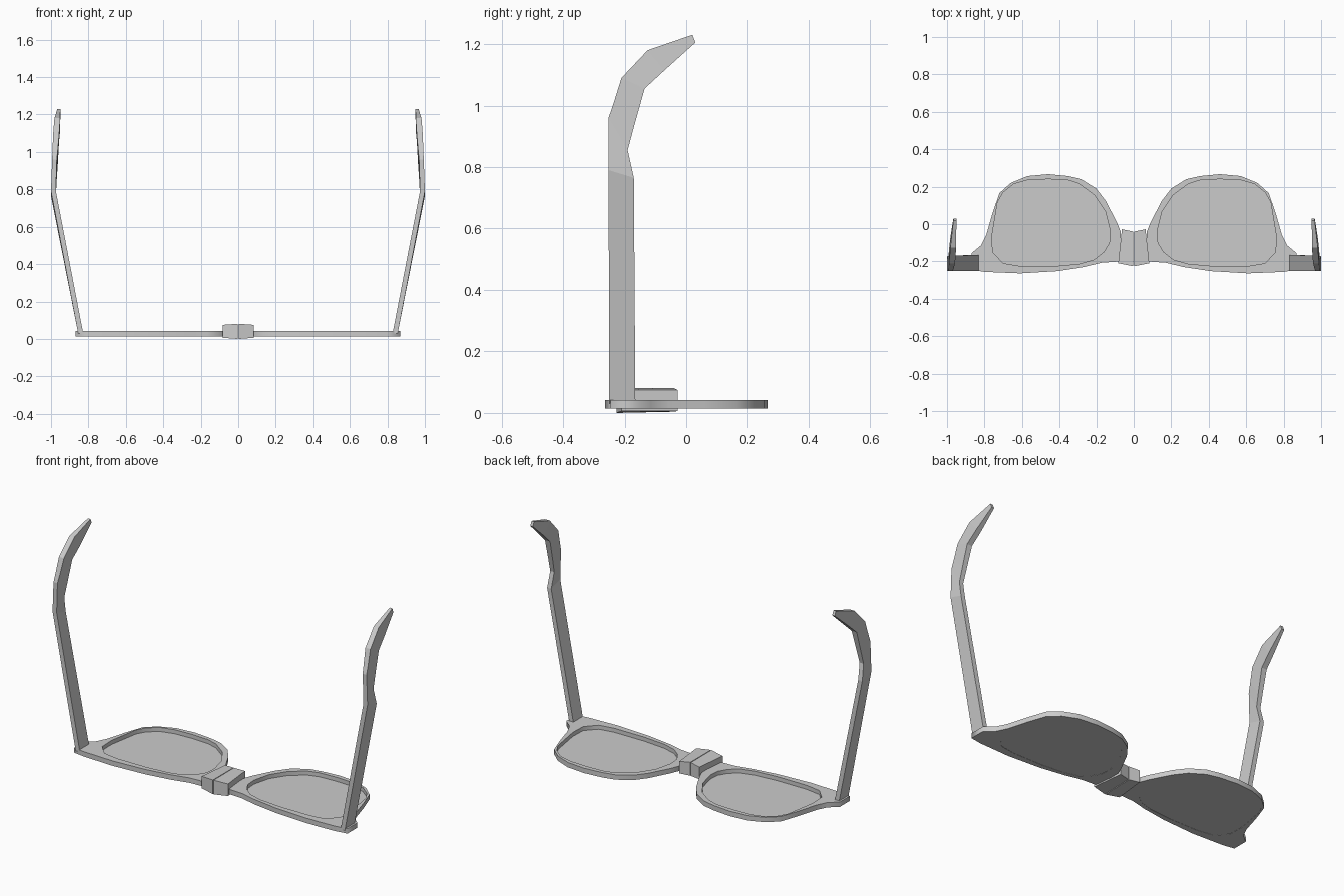
import bpy, bmesh

if "Cube" in bpy.data.objects:
    bpy.data.objects.remove(bpy.data.objects["Cube"])

# Outlines of one half, seen from above (right-hand side)
RIM = [(.07, -.04), (.09, .01), (.15, .125), (.2, .19), (.28, .24), (.355, .257), (.46, .267),
       (.57, .257), (.66, .22), (.72, .166), (.757, .06), (.79, -.055), (.82, -.115), (.868, -.155),
       (.868, -.245), (.8, -.256), (.61, -.264), (.41, -.252), (.265, -.23), (.17, -.207), (.07, -.2)]
LENS = [(.76, -.06), (.73, .118), (.7, .17), (.645, .214), (.57, .235), (.46, .24), (.355, .235),
        (.29, .214), (.21, .155), (.15, .064), (.125, -.037), (.13, -.1), (.16, -.15), (.21, -.19),
        (.29, -.213), (.425, -.225), (.61, -.225), (.7, -.21), (.757, -.15)]


def add_mesh(name, verts, faces):
    bm = bmesh.new()
    vs = [bm.verts.new(v) for v in verts]
    for f in faces:
        bm.faces.new([vs[i] for i in f])
    bmesh.ops.recalc_face_normals(bm, faces=bm.faces)
    me = bpy.data.meshes.new(name)
    bm.to_mesh(me)
    bm.free()
    ob = bpy.data.objects.new(name, me)
    bpy.context.collection.objects.link(ob)
    return ob


def plate(name, outlines, z0, z1, side):
    """Flat plate from a filled outline; further outlines become holes."""
    cu = bpy.data.curves.new(name, 'CURVE')
    cu.dimensions = '2D'
    cu.fill_mode = 'BOTH'
    cu.extrude = (z1 - z0) / 2
    for pts in outlines:
        sp = cu.splines.new('POLY')
        sp.points.add(len(pts) - 1)
        for p, (x, y) in zip(sp.points, pts):
            p.co = (side * x, y, 0, 1)
        sp.use_cyclic_u = True
    ob = bpy.data.objects.new(name, cu)
    ob.location.z = (z0 + z1) / 2
    bpy.context.collection.objects.link(ob)


def loft(name, rings):
    """Skin a list of four-point rings and cap both ends."""
    n = len(rings)
    faces = [(4*i + j, 4*i + (j+1) % 4, 4*i + 4 + (j+1) % 4, 4*i + 4 + j)
             for i in range(n - 1) for j in range(4)]
    faces += [(0, 1, 2, 3), tuple(range(4*n - 4, 4*n))]
    return add_mesh(name, [v for r in rings for v in r], faces)


# Temple stations: lower edge (y, z), upper edge (y, z), inner x, outer x
TEMPLE = [(-.25, .03, -.165, .03, .828, .855),
          (-.252, .79, -.17, .765, .974, 1.0),
          (-.252, .96, -.19, .855, .969, .994),
          (-.235, 1.01, -.17, .93, .964, .992),
          (-.21, 1.09, -.135, 1.055, .957, .989),
          (-.125, 1.18, -.07, 1.115, .951, .982),
          (.02, 1.23, .03, 1.205, .95, .966)]

for side, label in ((1, 'right'), (-1, 'left')):
    plate('rim_' + label, [RIM, LENS], .014, .042, side)
    plate('lens_' + label, [LENS], .015, .019, side)
    # Arm with hooked ear end
    loft('temple_' + label,
         [[(side*xi, yl, zl), (side*xo, yl, zl), (side*xo, yu, zu), (side*xi, yu, zu)]
          for yl, zl, yu, zu, xi, xo in TEMPLE])
    # Half of the nose bridge, meeting its twin along a shallow seam
    loft('bridge_' + label,
         [[(side*.002, y0, zb), (side*x, y1, .006), (side*x, y1, .075), (side*.002, y0, .081)]
          for y0, x, y1, zb in ((-.226, .083, -.21, .0), (-.04, .063, -.028, .004))])
